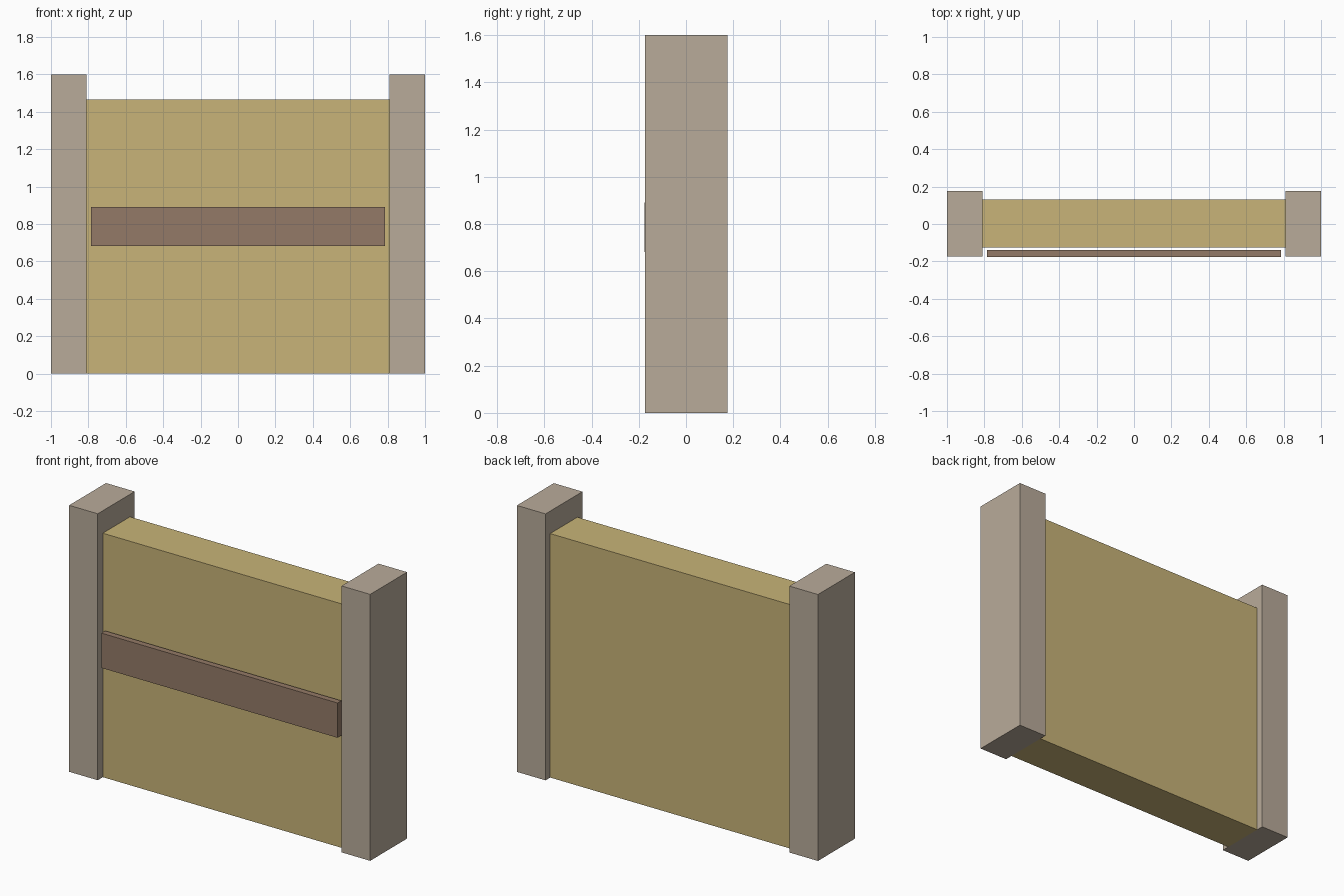
import bpy

if "Cube" in bpy.data.objects:
    bpy.data.objects.remove(bpy.data.objects["Cube"])


def make_material(name, rgb):
    mat = bpy.data.materials.new(name)
    mat.diffuse_color = (*rgb, 1.0)
    mat.use_nodes = True
    mat.node_tree.nodes["Principled BSDF"].inputs["Base Color"].default_value = mat.diffuse_color
    return mat


def box(name, low, high, mat):
    """Axis-aligned box between two corners."""
    bpy.ops.mesh.primitive_cube_add(size=1)
    obj = bpy.context.object
    obj.name = name
    obj.location = [(a + b) / 2 for a, b in zip(low, high)]
    obj.scale = [b - a for a, b in zip(low, high)]
    bpy.ops.object.transform_apply(location=True, rotation=False, scale=True)
    obj.data.materials.append(mat)
    return obj


stone = make_material("pale stone", (0.485, 0.407, 0.323))
sand = make_material("sand yellow", (0.578, 0.456, 0.188))
wood = make_material("brown wood", (0.296, 0.195, 0.136))

# Side posts
for side, x0, x1 in (("left", -1.0, -0.81), ("right", 0.81, 1.0)):
    box(side + "_post", (x0, -0.174, 0), (x1, 0.176, 1.6), stone)

# Wall panel between the posts
box("wall_panel", (-0.81, -0.126, 0), (0.81, 0.132, 1.465), sand)

# Rail board floating just in front of the panel
box("front_rail", (-0.785, -0.176, 0.682), (0.785, -0.14, 0.891), wood)
